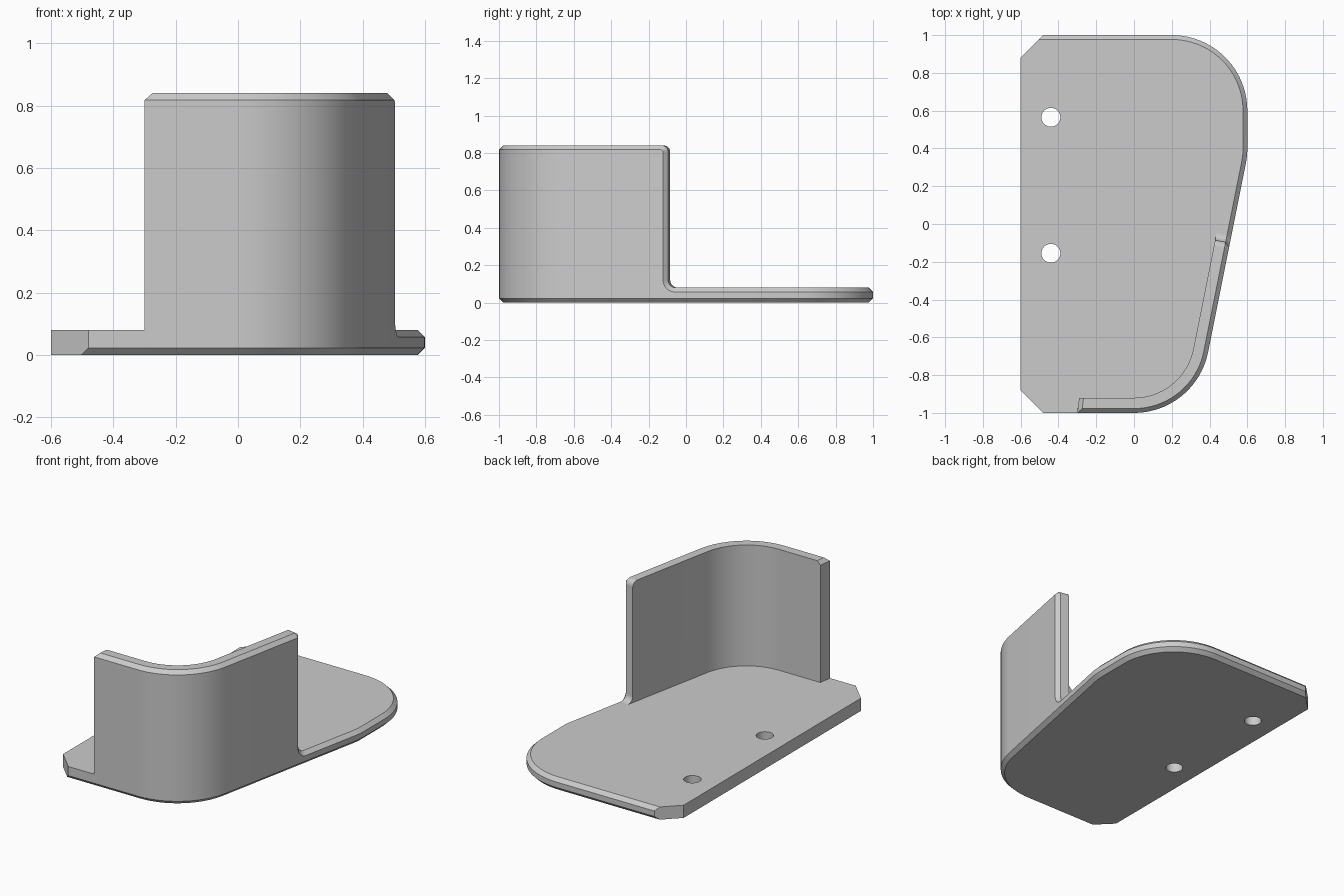
import bpy, bmesh, math
from mathutils import Vector

if "Cube" in bpy.data.objects:
    bpy.data.objects.remove(bpy.data.objects["Cube"])

R = 0.4                      # corner radius of the plate
C = 0.023                    # edge chamfer
T = 0.08                     # plate and wall thickness
H = 0.84                     # wall height
TILT = math.atan(0.2)        # slant of the tapered right side

mat = bpy.data.materials.new("light_grey")
mat.diffuse_color = (0.6, 0.6, 0.6, 1)
mat.use_nodes = True
mat.node_tree.nodes["Principled BSDF"].inputs["Base Color"].default_value = mat.diffuse_color


def make_object(name, bm):
    bmesh.ops.remove_doubles(bm, verts=bm.verts, dist=1e-5)
    bmesh.ops.dissolve_degenerate(bm, edges=bm.edges, dist=1e-5)
    bmesh.ops.recalc_face_normals(bm, faces=bm.faces)
    me = bpy.data.meshes.new(name)
    bm.to_mesh(me)
    bm.free()
    me.materials.append(mat)
    ob = bpy.data.objects.new(name, me)
    bpy.context.collection.objects.link(ob)
    return ob


def loft(loops):
    """Closed solid through equally long point loops."""
    bm = bmesh.new()
    rows = [[bm.verts.new(p) for p in loop] for loop in loops]
    n = len(rows[0])
    for a, b in zip(rows, rows[1:]):
        for i in range(n):
            j = (i + 1) % n
            bm.faces.new((a[i], a[j], b[j], b[i]))
    bm.faces.new(rows[0][::-1])
    bm.faces.new(rows[-1])
    return bm


def activate(ob):
    bpy.ops.object.select_all(action='DESELECT')
    ob.select_set(True)
    bpy.context.view_layer.objects.active = ob


def smooth(ob):
    activate(ob)
    bpy.ops.object.shade_smooth_by_angle(angle=math.radians(25))


# Base plate outline: (point, bottom inset direction, top inset direction)
def corner(cx, cy, a0, a1, n):
    pts = []
    for i in range(n + 1):
        a = a0 + (a1 - a0) * i / n
        d = Vector((math.cos(a), math.sin(a)))
        pts.append((Vector((cx, cy)) + d * R, -d, -d))
    return pts


V = Vector
Z = V((0, 0))
outline = [(V((-0.6, -0.88)), Z, Z),
           (V((-0.48, -1)), V((-1, 1)), Z),
           (V((-0.3, -1)), V((0, 1)), Z),
           (V((-0.3, -1)), V((0, 1)), V((0, 1)))]
outline += corner(0, -0.6, -math.pi / 2, -TILT, 20)
outline += corner(0.2, 0.4, -TILT, 0, 4)
outline += corner(0.2, 0.6, 0, math.pi / 2, 24)
outline += [(V((-0.48, 1)), V((-1, -1)), V((-1, -1))),
            (V((-0.6, 0.88)), Z, Z)]

plate = make_object("base_plate", loft([
    [(*(p + b * C), 0) for p, b, t in outline],
    [(*p, C) for p, b, t in outline],
    [(*p, T - C) for p, b, t in outline],
    [(*(p + t * C), T) for p, b, t in outline]]))

# Two screw holes
for y in (0.565, -0.155):
    bpy.ops.mesh.primitive_cylinder_add(vertices=32, radius=0.05, depth=0.4,
                                        location=(-0.44, y, 0))
    cutter = bpy.context.object
    cutter.name = "hole_cutter"
    cutter.hide_render = True
    activate(plate)
    mod = plate.modifiers.new("hole", 'BOOLEAN')
    mod.operation = 'DIFFERENCE'
    mod.solver = 'EXACT'
    mod.object = cutter
    bpy.ops.object.modifier_apply(modifier=mod.name)
    bpy.data.objects.remove(cutter)
smooth(plate)

# Upright wall: flat silhouette (distance along edge, height), then bent
S1 = 0.3                                   # end of the straight front
S2 = S1 + R * (math.pi / 2 - TILT)         # end of the rounded corner
P2 = V((R * math.cos(TILT), -0.6 - R * math.sin(TILT)))
SW = S2 + (-0.1 - P2.y) / math.cos(TILT)   # rear end of the wall
F, Q = 0.04, 0.035                         # base fillet and top rounding


def silhouette(c):
    """Wall side shape with its free edges inset by c."""
    pts = [(0, T - C), (SW + F, T - C)]
    for i in range(9):
        a = -math.pi / 2 - math.pi / 2 * i / 8
        pts.append((SW + F + (F + c) * math.cos(a), T + F + (F + c) * math.sin(a)))
    for i in range(9):
        a = math.pi / 2 * i / 8
        pts.append((SW - Q + (Q - c) * math.cos(a), H - Q + (Q - c) * math.sin(a)))
    return pts + [(C - c, H - c), (0, H - C)]


def bend(s, d):
    if s <= S1:
        return V((-0.3 + s, -1 + d))
    if s < S2:
        a = -math.pi / 2 + (s - S1) / R
        return V((0, -0.6)) + V((math.cos(a), math.sin(a))) * (R - d)
    along = V((math.sin(TILT), math.cos(TILT)))
    return P2 + along * (s - S2) + V((-along.y, along.x)) * d


bm = loft([[(s, d, z) for s, z in silhouette(c)]
           for d, c in ((0, C), (C, 0), (T, 0))])
for i in range(21):
    bmesh.ops.bisect_plane(bm, geom=bm.verts[:] + bm.edges[:] + bm.faces[:],
                           plane_co=(S1 + (S2 - S1) * i / 20, 0, 0),
                           plane_no=(1, 0, 0), dist=1e-6)
for v in bm.verts:
    s, d, z = v.co
    if s < 0.1:
        s += 0.12 * d                      # slightly slanted front end
    v.co = (*bend(s, d), z)
smooth(make_object("upright_wall", bm))
